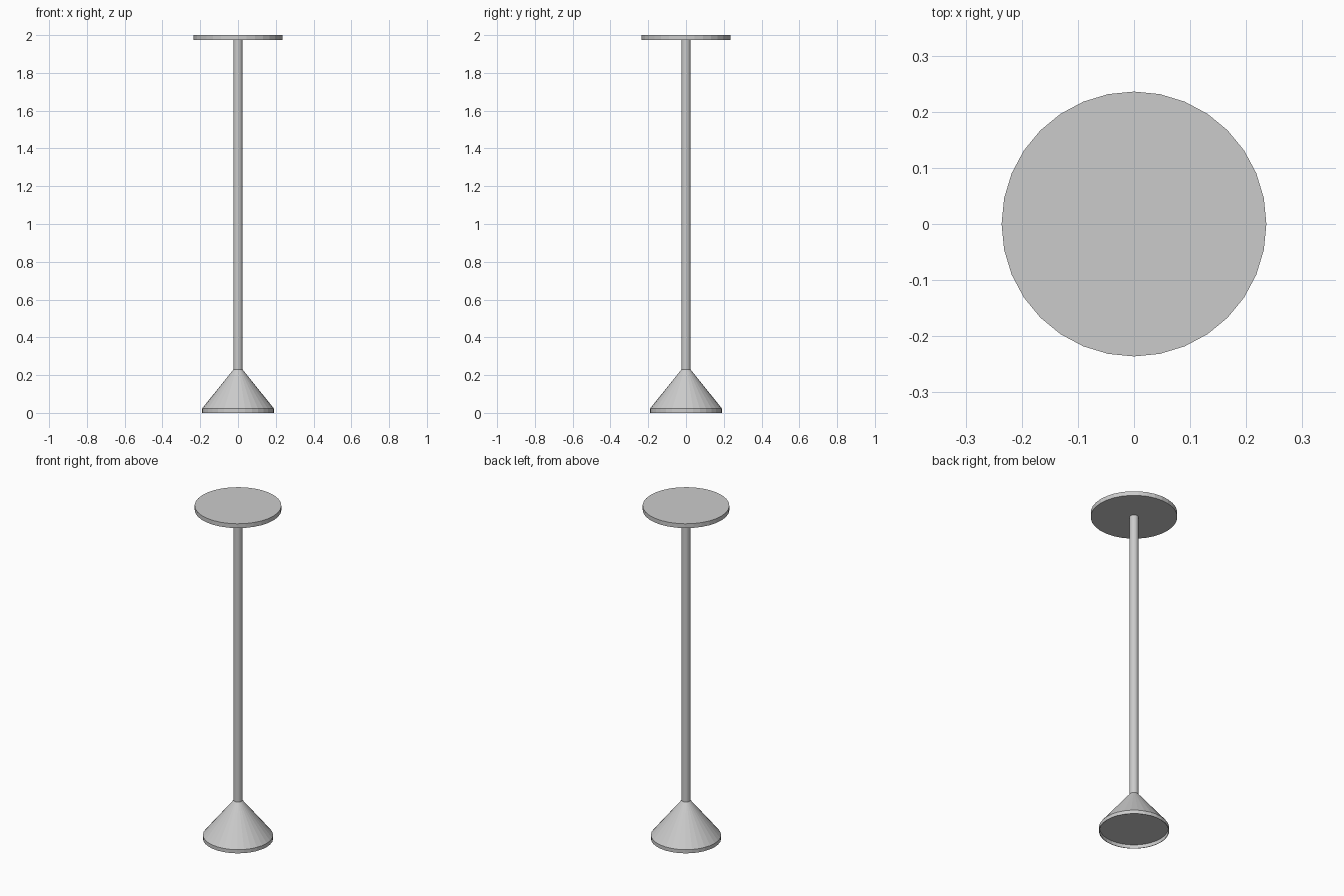
import bpy, bmesh, math

if "Cube" in bpy.data.objects:
    bpy.data.objects.remove(bpy.data.objects["Cube"])

SEGMENTS = 32


def lathe(name, profile):
    """Revolve (radius, z) points around z; the ends are closed with flat caps."""
    bm = bmesh.new()
    rings = []
    for r, z in profile:
        rings.append([bm.verts.new((r * math.cos(a), r * math.sin(a), z))
                      for a in (2 * math.pi * i / SEGMENTS for i in range(SEGMENTS))])
    for low, high in zip(rings, rings[1:]):
        for i in range(SEGMENTS):
            j = (i + 1) % SEGMENTS
            bm.faces.new((low[i], low[j], high[j], high[i]))
    bm.faces.new(rings[0][::-1])
    bm.faces.new(rings[-1])
    bmesh.ops.recalc_face_normals(bm, faces=bm.faces)
    mesh = bpy.data.meshes.new(name)
    bm.to_mesh(mesh)
    bm.free()
    obj = bpy.data.objects.new(name, mesh)
    bpy.context.collection.objects.link(obj)
    return obj


# Ceiling plate
lathe("ceiling_plate", [(0.236, 1.974), (0.236, 2.0)])

# Hanging rod
lathe("rod", [(0.024, 0.23), (0.024, 1.974)])

# Conical shade with a thin rim around a recessed light panel
lathe("lamp_shade", [(0.188, 0.022), (0.188, 0.0), (0.191, 0.0),
                     (0.191, 0.022), (0.024, 0.23)])
